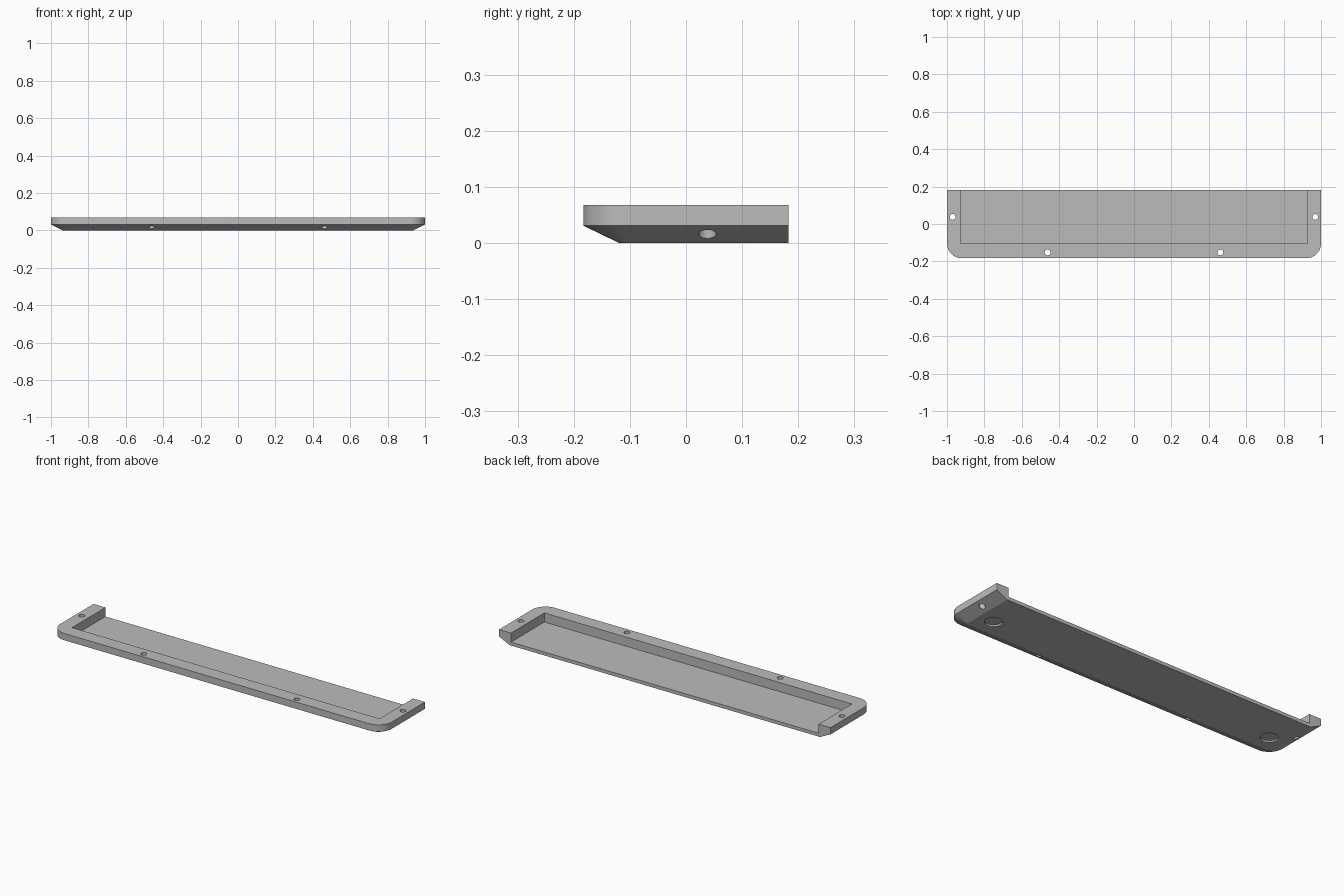
import bpy
import bmesh
from math import sin, cos, pi, radians

if "Cube" in bpy.data.objects:
    bpy.data.objects.remove(bpy.data.objects["Cube"], do_unlink=True)

HALF_X, HALF_Y, HEIGHT = 1.0, 0.183, 0.068
CORNER, INSET, CHAMFER_Z = 0.08, 0.064, 0.031
FLOOR_Z = 0.0185

grey = bpy.data.materials.new("plain grey")
grey.use_nodes = True
colour = (0.5, 0.5, 0.5, 1)
grey.diffuse_color = colour
grey.node_tree.nodes["Principled BSDF"].inputs["Base Color"].default_value = colour


def make_object(name, bm):
    bmesh.ops.recalc_face_normals(bm, faces=bm.faces)
    mesh = bpy.data.meshes.new(name)
    bm.to_mesh(mesh)
    bm.free()
    obj = bpy.data.objects.new(name, mesh)
    bpy.context.collection.objects.link(obj)
    mesh.materials.append(grey)
    return obj


def outline(inset, steps=12):
    """Square back corners and rounded front corners, moved in on three sides."""
    radius = CORNER - inset
    arc = [(HALF_X - CORNER + radius * cos(a), CORNER - HALF_Y - radius * sin(a))
           for a in (pi / 2 * i / steps for i in range(steps + 1))]
    right = [(HALF_X - inset, HALF_Y)] + arc
    return right + [(-x, y) for x, y in reversed(right)]


def cut(target, cutter):
    mod = target.modifiers.new("cut", "BOOLEAN")
    mod.operation = "DIFFERENCE"
    mod.solver = "EXACT"
    mod.object = cutter
    bpy.context.view_layer.objects.active = target
    bpy.ops.object.modifier_apply(modifier=mod.name)
    bpy.data.objects.remove(cutter, do_unlink=True)


def cylinder(x, y, z0, z1, radius, segments=32):
    bm = bmesh.new()
    bmesh.ops.create_cone(bm, cap_ends=True, segments=segments, radius1=radius,
                          radius2=radius, depth=z1 - z0)
    bmesh.ops.translate(bm, verts=bm.verts, vec=(x, y, (z0 + z1) / 2))
    return make_object("round_cutter", bm)


# Tray body: outline lofted through the sloped underside and upright rim
bm = bmesh.new()
rings = [[bm.verts.new((x, y, z)) for x, y in outline(inset)]
         for inset, z in ((INSET, 0), (0, CHAMFER_Z), (0, HEIGHT))]
for low, high in zip(rings, rings[1:]):
    for i in range(len(low)):
        j = (i + 1) % len(low)
        bm.faces.new((low[i], low[j], high[j], high[i]))
bm.faces.new(rings[0])
bm.faces.new(rings[-1])
tray = make_object("tray", bm)

# Pocket, open at the back
bm = bmesh.new()
bmesh.ops.create_cube(bm, size=1)
bmesh.ops.scale(bm, verts=bm.verts, vec=(1.856, 0.4, 0.2))
bmesh.ops.translate(bm, verts=bm.verts, vec=(0, 0.2 - 0.105, 0.1 + FLOOR_Z))
cut(tray, make_object("pocket_cutter", bm))

# Screw holes in the rim and shallow foot recesses underneath
for side in (-1, 1):
    for x, y in ((0.969, 0.038), (0.462, -0.152)):
        cut(tray, cylinder(side * x, y, -0.1, 0.2, 0.0155))
    cut(tray, cylinder(side * 0.85, -0.02, -0.1, 0.009, 0.043, 48))

bpy.ops.object.select_all(action="DESELECT")
tray.select_set(True)
bpy.context.view_layer.objects.active = tray
bpy.ops.object.shade_smooth_by_angle(angle=radians(25))
